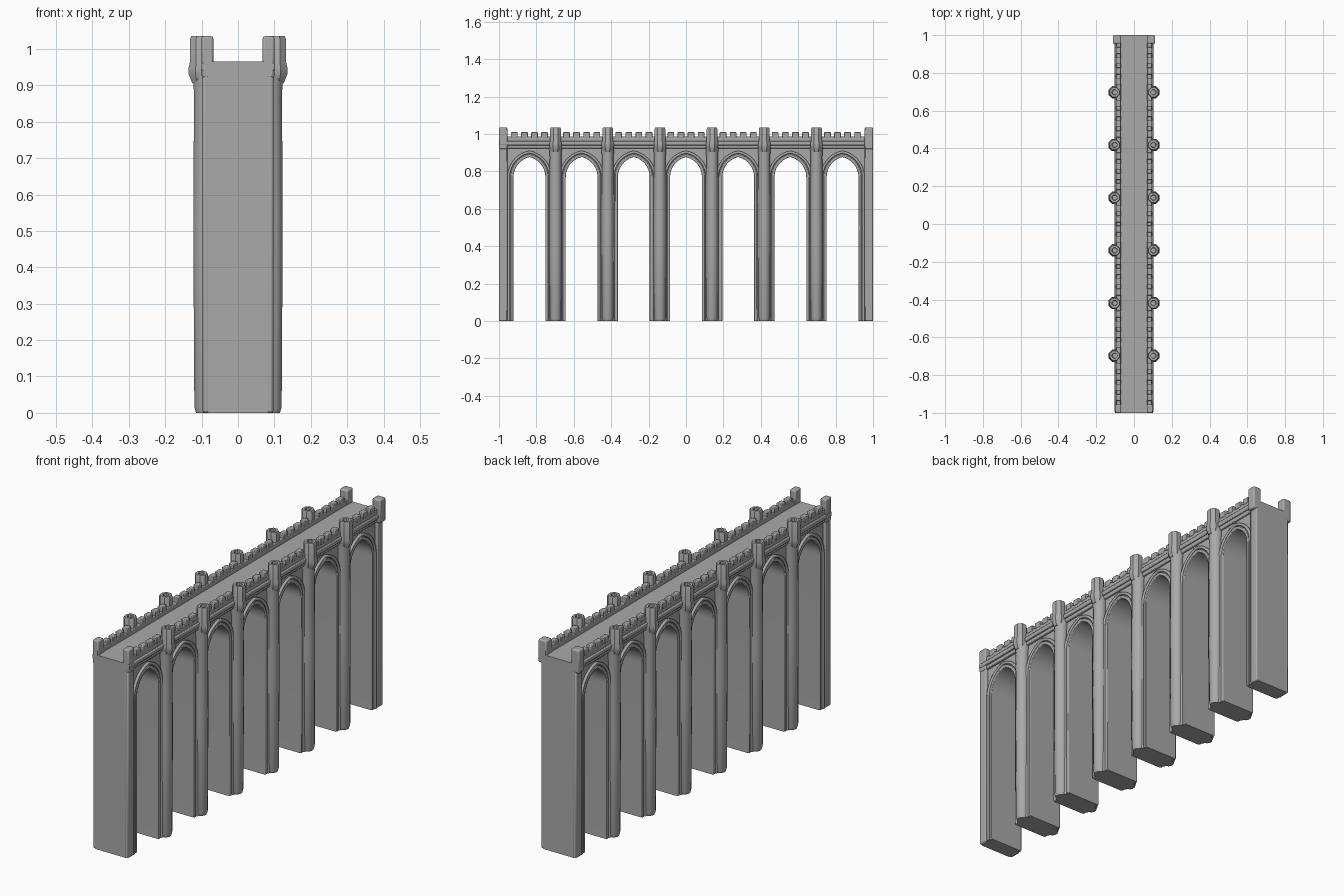
import bpy, bmesh, math
from mathutils import Vector

if "Cube" in bpy.data.objects:
    bpy.data.objects.remove(bpy.data.objects["Cube"])

stone = bpy.data.materials.new("grey stone")
stone.use_nodes = True
GREY = (0.4, 0.4, 0.4, 1)
stone.diffuse_color = GREY
stone.node_tree.nodes["Principled BSDF"].inputs["Base Color"].default_value = GREY

BAY = 0.279          # distance between arches
HALF = 0.085         # half width of an opening
SPRING, APEX = 0.77, 0.877
BAYS = [i * BAY for i in range(-3, 4)]
PIERS = [(i + 0.5) * BAY for i in range(-3, 3)]
DECK = 0.965


def finish(name, bm, bevel=0.0):
    bmesh.ops.recalc_face_normals(bm, faces=bm.faces)
    mesh = bpy.data.meshes.new(name)
    bm.to_mesh(mesh)
    bm.free()
    mesh.materials.append(stone)
    ob = bpy.data.objects.new(name, mesh)
    bpy.context.collection.objects.link(ob)
    if bevel:
        mod = ob.modifiers.new("worn edges", 'BEVEL')
        mod.width, mod.segments, mod.limit_method = bevel, 2, 'ANGLE'
    bpy.ops.object.select_all(action='DESELECT')
    ob.select_set(True)
    bpy.context.view_layer.objects.active = ob
    bpy.ops.object.shade_smooth_by_angle(angle=math.radians(40))
    return ob


def box(bm, x0, x1, y0, y1, z0, z1):
    verts = bmesh.ops.create_cube(bm, size=1)["verts"]
    for v in verts:
        v.co = Vector(((x0, x1)[v.co.x > 0], (y0, y1)[v.co.y > 0], (z0, z1)[v.co.z > 0]))


def prism(bm, outline, x0, x1):
    """Extrude a (y, z) outline along x."""
    face = bm.faces.new([bm.verts.new((x0, y, z)) for y, z in outline])
    new = bmesh.ops.extrude_face_region(bm, geom=[face])["geom"]
    bmesh.ops.translate(bm, vec=(x1 - x0, 0, 0),
                        verts=[g for g in new if isinstance(g, bmesh.types.BMVert)])


def lathe(bm, x, y, profile, sides):
    """Stack of rings from (radius, z) pairs, closed at both ends."""
    rings = []
    for r, z in profile:
        rings.append([bm.verts.new((x + r * math.cos((k + 0.5) * math.tau / sides),
                                    y + r * math.sin((k + 0.5) * math.tau / sides), z))
                      for k in range(sides)])
    for a, b in zip(rings, rings[1:]):
        for k in range(sides):
            n = (k + 1) % sides
            bm.faces.new((a[k], a[n], b[n], b[k]))
    bm.faces.new(rings[0])
    bm.faces.new(rings[-1])


def arch(c, d=0.0, steps=10):
    """Pointed arch outline around centre c, pushed outward by d."""
    h = APEX - SPRING
    radius = (HALF ** 2 + h ** 2) / (2 * HALF)
    off = radius - HALF
    r = radius + d
    top = math.acos(off / r)
    right = [(r * math.cos(top * k / steps) - off, SPRING + r * math.sin(top * k / steps))
             for k in range(steps + 1)]
    left = [(-y, z) for y, z in right[:-1]]
    pts = [(-HALF - d, 0)] + left + right[::-1] + [(HALF + d, 0)]
    return [(c + y, z) for y, z in pts]


# Main wall with seven pointed openings
bm = bmesh.new()
outline = [(-1, 0)]
for c in BAYS:
    outline += arch(c)
outline += [(1, 0), (1, DECK), (-1, DECK)]
prism(bm, outline, -0.083, 0.083)
finish("arcade_wall", bm)

for side, s in (("right", -1), ("left", 1)):
    # Flat band round each opening
    bm = bmesh.new()
    for c in BAYS:
        prism(bm, arch(c) + arch(c, 0.016)[::-1], s * 0.08, s * 0.092)
    finish(side + "_arch_bands", bm, 0.003)

    # Round moulding outside each band
    curve = bpy.data.curves.new(side + "_arch_mouldings", 'CURVE')
    curve.dimensions = '3D'
    curve.bevel_depth, curve.bevel_resolution, curve.use_fill_caps = 0.008, 1, True
    for c in BAYS:
        pts = arch(c, 0.026)
        spline = curve.splines.new('POLY')
        spline.points.add(len(pts) - 1)
        for p, (y, z) in zip(spline.points, pts):
            p.co = (s * 0.088, y, z, 1)
    curve.materials.append(stone)
    bpy.context.collection.objects.link(bpy.data.objects.new(curve.name, curve))

    # Half round buttress shafts
    bm = bmesh.new()
    for y in PIERS:
        lathe(bm, s * 0.09, y, [(0.026, 0), (0.031, 0.015), (0.034, 0.5),
                                (0.032, 0.88), (0.036, 0.93)], 12)
    finish(side + "_buttresses", bm)

    # Turrets with corbelled bases and sunken tops
    bm = bmesh.new()
    for y in PIERS:
        lathe(bm, s * 0.103, y, [(0.024, 0.905), (0.035, 0.93), (0.035, 0.95),
                                 (0.031, 0.965), (0.031, 1.028), (0.027, 1.036),
                                 (0.015, 1.036), (0.013, 1.015)], 8)
    finish(side + "_turrets", bm)

    # Corner pilasters and corner turrets
    bm = bmesh.new()
    for e, wide in ((-1, 0.1), (1, 0.112)):
        y0, y1 = sorted((e, e * 0.955))
        box(bm, s * 0.078, s * 0.097, y0, y1, 0, 0.93)
        box(bm, s * 0.068, s * wide, y0, y1, 0.92, 1.035)
    finish(side + "_corner_posts", bm, 0.006)

    # Cornice in two steps
    bm = bmesh.new()
    box(bm, s * 0.075, s * 0.094, -1, 1, 0.922, 0.942)
    box(bm, s * 0.07, s * 0.102, -1, 1, 0.94, 0.962)
    finish(side + "_cornice", bm, 0.004)

    # Parapet with merlons
    bm = bmesh.new()
    box(bm, s * 0.07, s * 0.094, -1, 1, 0.955, 0.988)
    for c in BAYS:
        for k in range(4):
            y = c + (k - 1.5) * 0.054
            box(bm, s * 0.07, s * 0.096, y - 0.018, y + 0.018, 0.98, 1.01)
    finish(side + "_parapet", bm, 0.003)
